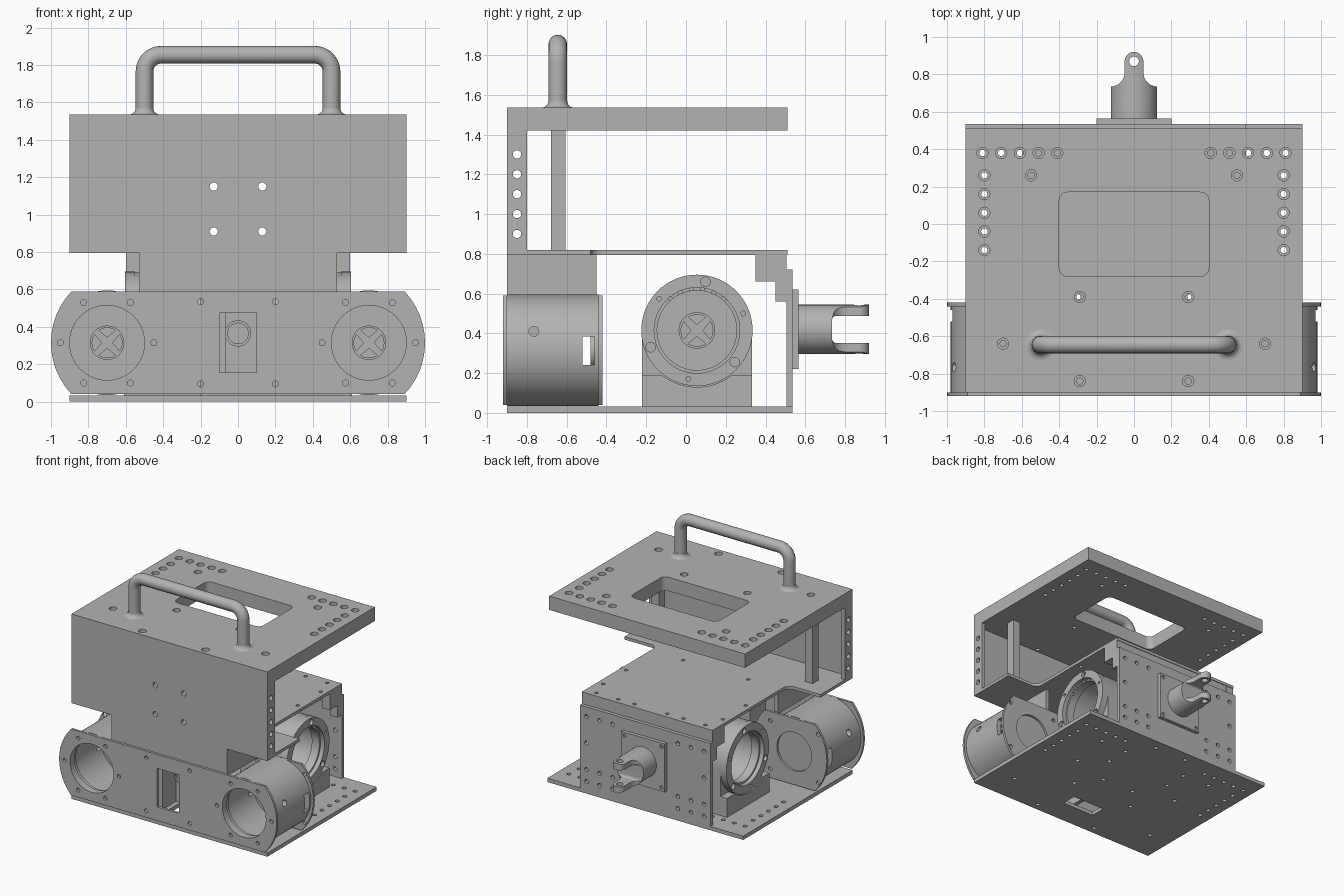
import bpy, bmesh, math
from mathutils import Vector

cube = bpy.data.objects.get("Cube")
if cube:
    bpy.data.objects.remove(cube, do_unlink=True)

grey = bpy.data.materials.new("metal_grey")
grey.use_nodes = True
grey.diffuse_color = (0.45, 0.45, 0.45, 1)
grey.node_tree.nodes["Principled BSDF"].inputs["Base Color"].default_value = grey.diffuse_color


def to_3d(axis, u, v, w):
    return {"x": (w, u, v), "y": (u, w, v), "z": (u, v, w)}[axis]


def prisms(name, axis, outlines, a, b):
    """Extrude flat outlines along an axis from a to b."""
    bm = bmesh.new()
    for outline in outlines:
        low = [bm.verts.new(to_3d(axis, u, v, a)) for u, v in outline]
        high = [bm.verts.new(to_3d(axis, u, v, b)) for u, v in outline]
        bm.faces.new(low)
        bm.faces.new(high)
        n = len(outline)
        for i in range(n):
            j = (i + 1) % n
            bm.faces.new((low[i], low[j], high[j], high[i]))
    return finish(name, bm)


def finish(name, bm):
    bmesh.ops.recalc_face_normals(bm, faces=bm.faces)
    mesh = bpy.data.meshes.new(name)
    bm.to_mesh(mesh)
    bm.free()
    mesh.materials.append(grey)
    obj = bpy.data.objects.new(name, mesh)
    bpy.context.collection.objects.link(obj)
    return obj


def rect(u0, u1, v0, v1):
    return [(u0, v0), (u1, v0), (u1, v1), (u0, v1)]


def box(name, x0, x1, y0, y1, z0, z1):
    return prisms(name, "z", [rect(x0, x1, y0, y1)], z0, z1)


def arc(cu, cv, r, start, end, n=12):
    steps = [math.radians(start + (end - start) * i / n) for i in range(n + 1)]
    return [(cu + r * math.cos(t), cv + r * math.sin(t)) for t in steps]


def circle(cu, cv, r, n=24):
    return arc(cu, cv, r, 0, 360, n)[:-1]


def round_rect(u0, u1, v0, v1, r):
    return (arc(u1 - r, v1 - r, r, 0, 90, 6) + arc(u0 + r, v1 - r, r, 90, 180, 6)
            + arc(u0 + r, v0 + r, r, 180, 270, 6) + arc(u1 - r, v0 + r, r, 270, 360, 6))


def lathe(name, axis, profile, cu, cv, n=64):
    """Revolve a closed (radius, position) loop about an axis."""
    bm = bmesh.new()
    rings = [[bm.verts.new(to_3d(axis, cu + r * math.cos(t), cv + r * math.sin(t), w)) for r, w in profile]
             for t in (math.tau * i / n for i in range(n))]
    m = len(profile)
    for i in range(n):
        p, q = rings[i], rings[(i + 1) % n]
        for k in range(m):
            bm.faces.new((p[k], p[(k + 1) % m], q[(k + 1) % m], q[k]))
    return finish(name, bm)


def boolean(obj, cutter, operation="DIFFERENCE"):
    mod = obj.modifiers.new("cut", "BOOLEAN")
    mod.operation, mod.solver, mod.object = operation, "EXACT", cutter
    bpy.context.view_layer.objects.active = obj
    bpy.ops.object.modifier_apply(modifier=mod.name)
    bpy.data.objects.remove(cutter, do_unlink=True)


def cut(obj, axis, outlines, a, b):
    boolean(obj, prisms("cutter", axis, outlines, a, b))


def drill(obj, axis, points, r, a, b):
    cut(obj, axis, [circle(u, v, r, 16) for u, v in points], a, b)


def both(points):
    return [(s * u, v) for u, v in points for s in (-1, 1)]


# Top plate with window and counterbored holes
side_holes = [(0.8, 0.26 - 0.1 * i) for i in range(5)]
row_holes = [(0.41 + 0.1 * i, 0.38) for i in range(5)]
plate_holes = both(side_holes + row_holes + [(0.55, 0.26), (0.29, -0.39), (0.29, -0.84), (0.7, -0.64)])
top = box("top_plate", -0.9, 0.9, -0.9, 0.51, 1.42, 1.535)
cut(top, "z", [round_rect(-0.4, 0.4, -0.28, 0.17, 0.045)], 1.3, 1.6)
drill(top, "z", plate_holes, 0.017, 1.3, 1.6)
drill(top, "z", plate_holes, 0.03, 1.49, 1.6)

# Carrying handle with flared feet
path = [(-0.5, 1.53)] + arc(-0.41, 1.765, 0.09, 180, 90) + arc(0.41, 1.765, 0.09, 90, 0) + [(0.5, 1.53)]
curve = bpy.data.curves.new("handle", "CURVE")
curve.dimensions = "3D"
curve.bevel_depth, curve.bevel_resolution, curve.use_fill_caps = 0.047, 6, True
spline = curve.splines.new("POLY")
spline.points.add(len(path) - 1)
for point, (x, z) in zip(spline.points, path):
    point.co = (x, -0.645, z, 1)
spline.use_smooth = True
curve.materials.append(grey)
bpy.context.collection.objects.link(bpy.data.objects.new("handle", curve))
for s in (-1, 1):
    lathe("handle_foot", "z", [(0.03, 1.53), (0.083, 1.53)] + arc(0.083, 1.571, 0.036, 270, 180, 6)
          + [(0.03, 1.572)], s * 0.5, -0.645, 32)

# Front panel: T shape with drilled side flanges
half = [(0.53, 0.57), (0.53, 0.8), (0.9, 0.8), (0.9, 1.42)]
panel = prisms("front_panel", "y", [half + [(-x, z) for x, z in reversed(half)]], -0.9, -0.87)
drill(panel, "y", both([(0.13, 0.91), (0.13, 1.15)]), 0.022, -1, -0.8)
for s in (-1, 1):
    flange = box("panel_flange", *sorted((s * 0.87, s * 0.9)), -0.9, -0.8, 0.81, 1.42)
    drill(flange, "x", [(-0.85, 0.9 + 0.1 * i) for i in range(5)], 0.021, -1, 1)
    box("panel_web", *sorted((s * 0.5, s * 0.53)), -0.88, -0.45, 0.57, 0.8)
    box("support_post", *sorted((s * 0.67, s * 0.74)), -0.68, -0.605, 0.82, 1.42)

# Middle deck: wide at the front, narrow behind, filleted corner
half = [(0.9, -0.9), (0.9, -0.48)] + arc(0.66, -0.42, 0.06, 270, 180, 6) + [(0.6, 0.51)]
deck = prisms("middle_deck", "z", [half + [(-x, y) for x, y in reversed(half)]], 0.795, 0.82)
drill(deck, "z", both([(0.15, 0.46), (0.3, 0.46), (0.5, 0.46), (0.55, 0.3), (0.55, 0.0), (0.3, -0.39)]),
      0.015, 0.7, 0.9)

# Bottom plate
bottom = box("bottom_plate", -0.9, 0.9, -0.9, 0.535, 0, 0.032)
cut(bottom, "z", [rect(-0.15, 0.15, -0.69, -0.56)], -0.1, 0.1)
drill(bottom, "z", plate_holes + both([(0.3, 0.05), (0.3, 0.25), (0.5, -0.1), (0.15, 0.45), (0.15, -0.2)]),
      0.017, -0.1, 0.1)

# Rear plate, stepped brackets and crossbar
rear = box("rear_plate", -0.6, 0.6, 0.505, 0.535, 0.03, 0.72)
drill(rear, "y", both([(x, z) for x in (0.3, 0.42, 0.54) for z in (0.1, 0.2, 0.64)] + [(0.54, 0.42)]),
      0.017, 0.4, 0.6)
box("rear_crossbar", -0.6, 0.6, 0.45, 0.505, 0.7, 0.8)
steps = [(0.35, 0.8), (0.35, 0.66), (0.45, 0.66), (0.45, 0.56), (0.506, 0.56), (0.506, 0.8)]
for s in (-1, 1):
    prisms("rear_bracket", "x", [steps], s * 0.53, s * 0.6)

# Rear hitch: mounting plate and forked clevis
mount = box("hitch_plate", -0.2, 0.2, 0.535, 0.565, 0.22, 0.62)
drill(mount, "y", both([(0.17, 0.25), (0.17, 0.59)]), 0.015, 0.55, 0.6)
half = [(0.125, 0.56), (0.125, 0.735)] + arc(0.125, 0.81, 0.075, 270, 180, 8)
clevis = prisms("hitch_clevis", "z", [half + arc(0, 0.87, 0.05, 0, 180, 16)
                + [(-x, y) for x, y in reversed(half)]], 0.28, 0.56)
boolean(clevis, prisms("trim", "y", [circle(0, 0.42, 0.124, 48)], 0.5, 1), "INTERSECT")
cut(clevis, "x", [round_rect(0.735, 1.1, 0.352, 0.488, 0.02)], -0.3, 0.3)
drill(clevis, "z", [(0, 0.87)], 0.026, 0.2, 0.7)


def lens(x0, x1):
    """Flat top and bottom with bowed ends."""
    return arc(x1 - 0.4, 0.315, 0.4, -43.4, 43.4) + arc(x0 + 0.4, 0.315, 0.4, 136.6, 223.4)


def hub(axis, cu, cv, a, b):
    """Disc carrying a boss with four diagonal arms."""
    lathe("hub_boss", axis, [(0.08, a), (0.092, a), (0.092, b), (0.08, b)], cu, cv, 32)
    star = [p for k in range(4) for p in
            [(cu + r * math.cos(t), cv + r * math.sin(t))
             for r, t in ((0.03, k * math.pi / 2), (0.085, k * math.pi / 2 + 0.6), (0.085, k * math.pi / 2 + 0.97))]]
    prisms("hub_cross", axis, [star], a, b)


# Front drive plate
front = prisms("drive_plate", "y", [lens(-1, 1)], -0.92, -0.9)
cut(front, "y", [circle(s * 0.7, 0.315, 0.2, 64) for s in (-1, 1)] + [rect(-0.1, 0.1, 0.155, 0.475)], -1, -0.8)
drill(front, "y", both([(0.95, 0.315), (0.45, 0.315), (0.575, 0.53), (0.825, 0.53), (0.575, 0.1),
                        (0.825, 0.1), (0.2, 0.535), (0.2, 0.095)]), 0.016, -1, -0.8)

# Bracket inside the front slot
box("slot_back", -0.1, 0.1, -0.72, -0.7, 0.13, 0.5)
box("slot_side", -0.1, -0.065, -0.9, -0.7, 0.13, 0.5)
lathe("slot_ring", "y", [(0.055, -0.74), (0.07, -0.74), (0.07, -0.72), (0.055, -0.72)], 0, 0.365, 32)

# Front motor barrels
for s in (-1, 1):
    cx = s * 0.7
    barrel = lathe("motor_barrel", "y", [(0.2, -0.9), (0.28, -0.9), (0.28, -0.44), (0.24, -0.44),
                                         (0.24, -0.82), (0.215, -0.82), (0.215, -0.86), (0.2, -0.86)], cx, 0.315)
    cut(barrel, "x", [rect(-0.52, -0.46, 0.24, 0.385), circle(-0.765, 0.41, 0.025, 16)], cx - 0.4, cx + 0.4)
    flange = prisms("barrel_end", "y", [lens(*sorted((s * 0.32, s * 1.0)))], -0.44, -0.42)
    cut(flange, "y", [circle(cx, 0.315, 0.16, 48)], -0.5, -0.4)
    drill(flange, "y", [(cx + 0.22 * i, 0.315 + 0.2 * j) for i in (-1, 1) for j in (-1, 1)], 0.016, -0.5, -0.4)
    prisms("barrel_cap", "y", [circle(cx, 0.315, 0.24, 48)], -0.458, -0.438)
    hub("y", cx, 0.315, -0.48, -0.456)

# Side bearing housings: cradle, ring flange and hub
cy, cz = 0.055, 0.415
for s in (-1, 1):
    housing = prisms("bearing_housing", "x", [arc(cy, cz, 0.277, 0, 180, 32)
                     + [(cy - 0.277, 0.032), (cy + 0.277, 0.032)]], s * 0.2, s * 0.55)
    cut(housing, "x", [circle(cy, cz, 0.23, 64)], s * 0.23, s * 0.7)
    block = box("bearing_base", *sorted((s * 0.54, s * 0.61)), cy - 0.277, cy + 0.277, 0.032, 0.19)
    cut(block, "x", [circle(cy, cz, 0.285, 64)], s * 0.5, s * 0.7)
    ring = lathe("bearing_ring", "x", [(0.2, s * 0.5), (0.23, s * 0.5), (0.23, s * 0.55), (0.28, s * 0.55),
                                       (0.28, s * 0.605), (0.215, s * 0.605), (0.215, s * 0.57), (0.2, s * 0.57)], cy, cz)
    drill(ring, "x", arc(cy, cz, 0.248, 80, 320, 2), 0.024, s * 0.58, s * 0.7)
    drill(ring, "x", arc(cy, cz, 0.248, 20, 260, 2), 0.012, s * 0.58, s * 0.7)
    drill(ring, "x", arc(cy, cz, 0.2075, 50, 130, 5), 0.01, s * 0.55, s * 0.7)
    hub("x", cy, cz, s * 0.23, s * 0.25)

# Smooth round surfaces, keep edges crisp
bpy.ops.object.select_all(action="DESELECT")
for obj in bpy.context.collection.objects:
    if obj.type == "MESH":
        obj.select_set(True)
        bpy.context.view_layer.objects.active = obj
bpy.ops.object.shade_smooth_by_angle(angle=math.radians(30))
